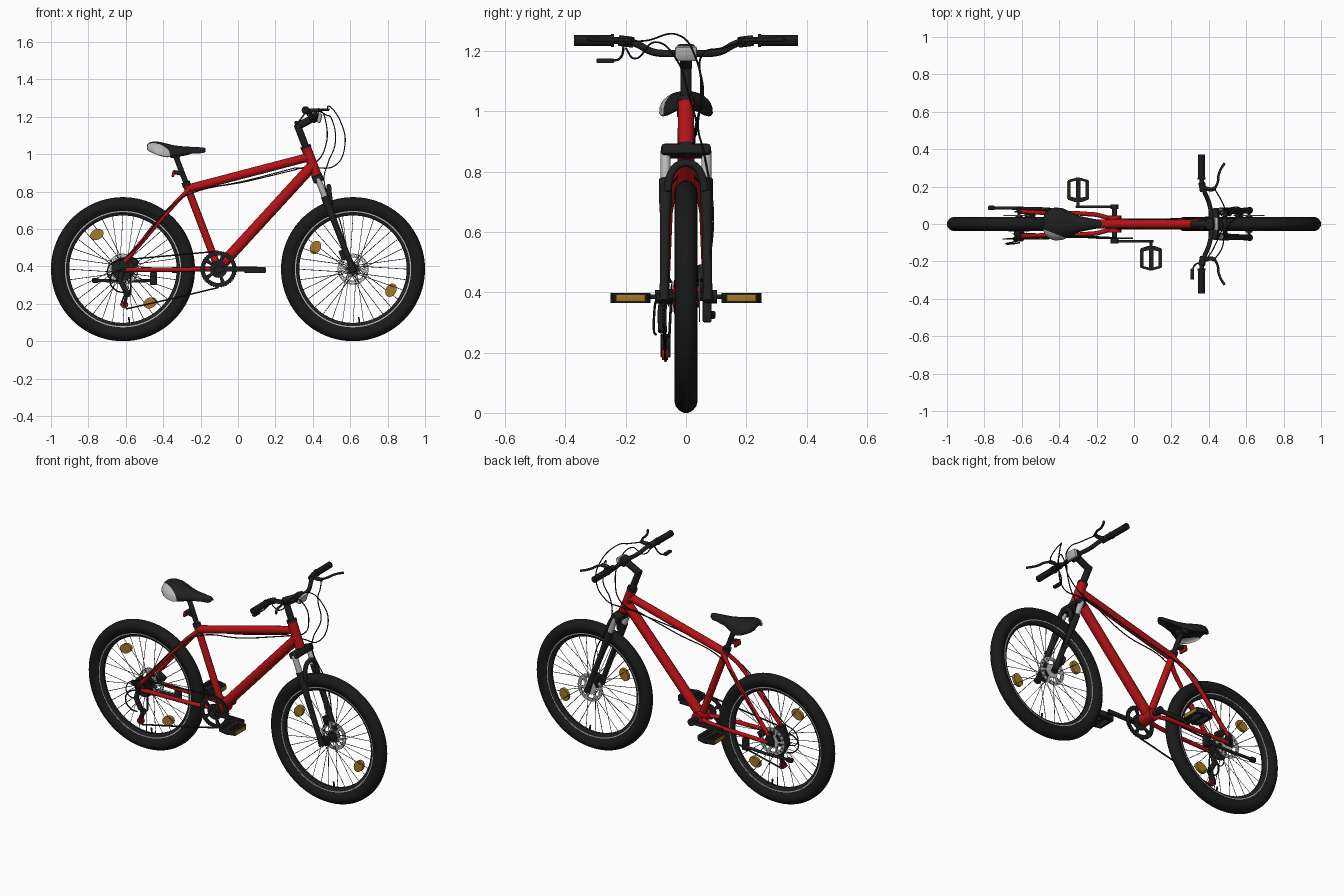
import bpy, bmesh, math
from mathutils import Matrix, Vector
from math import sin, cos, pi, radians

if "Cube" in bpy.data.objects:
    bpy.data.objects.remove(bpy.data.objects["Cube"])

def mat(name, r, g, b):
    m = bpy.data.materials.new(name)
    m.diffuse_color = (r, g, b, 1)
    m.use_nodes = True
    m.node_tree.nodes["Principled BSDF"].inputs["Base Color"].default_value = m.diffuse_color
    return m

RED = mat("frame red", .46, .006, .008)
BLACK = mat("matte black", .014, .014, .015)
TYRE = mat("tyre rubber", .010, .010, .010)
SILVER = mat("silver", .48, .48, .48)
STEEL = mat("spoke steel", .09, .09, .10)
AMBER = mat("reflector amber", .38, .19, .02)

def finish(name, me, m, angle=40):
    me.materials.clear()
    for x in (m if isinstance(m, list) else [m]):
        me.materials.append(x)
    me.shade_smooth()
    me.set_sharp_from_angle(angle=radians(angle))
    ob = bpy.data.objects.new(name, me)
    bpy.context.collection.objects.link(ob)
    return ob

def from_curve(name, cu, m, M=None):
    tmp = bpy.data.objects.new("tmp", cu)
    bpy.context.collection.objects.link(tmp)
    dg = bpy.context.evaluated_depsgraph_get()
    me = bpy.data.meshes.new_from_object(tmp.evaluated_get(dg))
    bpy.data.objects.remove(tmp)
    if M:
        me.transform(M)
    return finish(name, me, m)

def tube(name, paths, r, m, smooth=False, res=4, radii=None):
    cu = bpy.data.curves.new(name, 'CURVE')
    cu.dimensions = '3D'
    cu.bevel_depth, cu.bevel_resolution, cu.use_fill_caps = r, res, True
    cu.resolution_u = 8
    for p in paths:
        s = cu.splines.new('BEZIER' if smooth else 'POLY')
        pts = s.bezier_points if smooth else s.points
        pts.add(len(p) - 1)
        for i, c in enumerate(p):
            pts[i].co = c if smooth else (*c, 1)
            pts[i].radius = radii[i] if radii else 1
            if smooth:
                pts[i].handle_left_type = pts[i].handle_right_type = 'AUTO'
    return from_curve(name, cu, m)

def both(p):
    return [p, [(x, -y, z) for x, y, z in p]]

def plate(name, loops, thick, m, loc, upright=True):
    cu = bpy.data.curves.new(name, 'CURVE')
    cu.dimensions, cu.fill_mode, cu.extrude = '2D', 'BOTH', thick / 2
    for lp in loops:
        s = cu.splines.new('POLY')
        s.points.add(len(lp) - 1)
        for i, (a, b) in enumerate(lp):
            s.points[i].co = (a, b, 0, 1)
        s.use_cyclic_u = True
    M = Matrix.Translation(loc)
    return from_curve(name, cu, m, M @ Matrix.Rotation(pi / 2, 4, 'X') if upright else M)

def ring(r, n, r2=None):
    return [((r2 if r2 and i % 2 else r) * cos(2 * pi * i / n),
             (r2 if r2 and i % 2 else r) * sin(2 * pi * i / n)) for i in range(n)]

def window(r0, r1, a0, a1, n=8):
    A = [a0 + (a1 - a0) * i / n for i in range(n + 1)]
    return [(r1 * cos(a), r1 * sin(a)) for a in A] + [(r0 * cos(a), r0 * sin(a)) for a in reversed(A)]

def lathe(name, c, prof, m, steps=72):
    # closed (radius, y) profile turned around the y axis
    bm = bmesh.new()
    R = [[bm.verts.new((c[0] + r * cos(2 * pi * i / steps), c[1] + y, c[2] + r * sin(2 * pi * i / steps)))
          for r, y in prof] for i in range(steps)]
    n = len(prof)
    for i in range(steps):
        a, b = R[i], R[(i + 1) % steps]
        for j in range(n):
            k = (j + 1) % n
            bm.faces.new((a[j], a[k], b[k], b[j]))
    bmesh.ops.recalc_face_normals(bm, faces=bm.faces)
    me = bpy.data.meshes.new(name)
    bm.to_mesh(me); bm.free()
    return finish(name, me, m)

def box(name, c, size, m, tilt=0, bevel=.004):
    bm = bmesh.new()
    bmesh.ops.create_cube(bm, size=1)
    bmesh.ops.scale(bm, vec=size, verts=bm.verts)
    bmesh.ops.bevel(bm, geom=bm.edges[:], offset=bevel, segments=2, affect='EDGES', profile=.5)
    me = bpy.data.meshes.new(name)
    bm.to_mesh(me); bm.free()
    me.transform(Matrix.Translation(c) @ Matrix.Rotation(tilt, 4, 'Y'))
    return finish(name, me, m)

def mirrored(half):
    return half + [(r, -y) for r, y in reversed(half)]

# wheels
HZ = .385
for nm, X, refl in (("rear", -.615, (127, -51)), ("front", .615, (150, -29))):
    c = (X, 0, HZ)
    lathe(nm + "_tyre", c, mirrored([(.312, .019), (.328, .031), (.347, .038), (.364, .034), (.377, .022), (.385, .008)]), TYRE, 96)
    lathe(nm + "_rim", c, mirrored([(.287, .007), (.293, .013), (.317, .018)]), BLACK, 96)
    for s in (1, -1):
        lathe(nm + "_rim_stripe", c, [(.305, s * .013), (.305, s * .0185), (.311, s * .0195), (.311, s * .013)], SILVER, 96)
    spokes = []
    for i in range(32):
        a = 2 * pi * i / 32
        h = a + (.7 if i % 4 < 2 else -.7)
        y = .032 if i % 2 else -.032
        spokes.append([(X + .026 * cos(h), y, HZ + .026 * sin(h)), (X + .29 * cos(a), y * .1, HZ + .29 * sin(a))])
    tube(nm + "_spokes", spokes, .0017, STEEL, res=0)
    tube(nm + "_hub", [[(X, -.045, HZ), (X, .045, HZ)]], .018, BLACK)
    tube(nm + "_hub_flanges", [[(X, s * .03, HZ), (X, s * .035, HZ)] for s in (1, -1)], .031, BLACK, res=6)
    tube(nm + "_axle", [[(X, -.088, HZ), (X, .088, HZ)]], .007, BLACK)
    tube(nm + "_axle_nuts", [[(X, s * .07, HZ), (X, s * .084, HZ)] for s in (1, -1)], .014, BLACK, res=1)
    tube(nm + "_valve", [[(X + .035, 0, HZ - .288), (X + .03, 0, HZ - .255)]], .005, BLACK, res=1)
    wins = [window(.04, .062, 2 * pi * k / 6, 2 * pi * k / 6 + .8) for k in range(6)]
    dots = [[(.072 * cos(2 * pi * k / 18) + x, .072 * sin(2 * pi * k / 18) + y) for x, y in ring(.005, 6)] for k in range(18)]
    plate(nm + "_brake_rotor", [ring(.083, 48)] + wins + dots, .004, SILVER, (X, .045, HZ))
    for d in refl:
        a = radians(d)
        p = (X + .232 * cos(a), 0, HZ + .232 * sin(a))
        oval = [(x * 1.15, y * .85) for x, y in ring(.033, 20)]
        t = radians(25 if nm == "rear" else 60)
        oval = [(x * cos(t) - y * sin(t), x * sin(t) + y * cos(t)) for x, y in oval]
        plate(nm + "_wheel_reflector", [oval], .018, AMBER, p)

# steering axis: x for a given height
F = lambda z: .613 - .384 * (z - .385)
TILT = -math.atan(.384)

# frame
tube("head_tube", [[(F(.885), 0, .885), (F(1.035), 0, 1.035)]], .027, RED, res=6)
tube("top_tube", [[(-.268, 0, .815), (F(.985), 0, .985)]], .023, RED, res=6)
tube("down_tube", [[(-.10, 0, .395), (F(.94), 0, .94)]], .029, RED, res=6)
tube("seat_tube", [[(-.104, 0, .385), (-.277, 0, .84)]], .02, RED, res=6)
tube("bottom_bracket", [[(-.104, -.045, .385), (-.104, .045, .385)]], .036, RED, res=6)
tube("seat_stays", both([(-.262, .012, .812), (-.32, .04, .755), (-.40, .056, .665), (-.605, .066, .425)]), .012, RED)
tube("chain_stays", both([(-.11, .025, .385), (-.2, .05, .385), (-.3, .057, .382), (-.605, .066, .382)]), .012, RED)
for s in (1, -1):
    plate("dropout", [[(-.64, .365), (-.585, .365), (-.58, .395), (-.6, .45), (-.625, .44), (-.64, .4)]], .008, BLACK, (0, s * .066, 0))

# headset, fork
tube("headset_cups", [[(F(a), 0, a), (F(b), 0, b)] for a, b in ((1.03, 1.045), (.875, .89))], .029, BLACK, res=6)
box("fork_crown", (F(.868), 0, .868), (.058, .165, .04), BLACK, TILT, .012)
tube("fork_stanchions", both([(F(.87), .068, .87), (F(.74), .068, .74)]), .0165, SILVER)
tube("fork_lowers", both([(F(z), y, z) for z, y in ((.775, .068), (.70, .068), (.64, .069), (.42, .072), (.37, .073))]),
     .021, BLACK, radii=[1, 1, .8, .72, .9])
tube("fork_arch", [[(F(.74) + .02, -.062, .735), (F(.80) + .035, -.05, .79), (F(.82) + .04, -.025, .822), (F(.82) + .04, .025, .822),
                    (F(.80) + .035, .05, .79), (F(.74) + .02, .062, .735)]], .013, BLACK, True)

# stem, handlebar
tube("stem_post", [[(F(1.03), 0, 1.03), (F(1.16), 0, 1.16)]], .019, BLACK)
tube("stem_arm", [[(F(1.15) - .008, 0, 1.145), (.412, 0, 1.197)]], .02, BLACK)
box("stem_clamp", (.412, 0, 1.195), (.045, .06, .05), BLACK, -.4, .01)
box("stem_faceplate", (.436, 0, 1.192), (.022, .074, .052), SILVER, .25, .01)
half = [(.413, .05, 1.192), (.402, .11, 1.197), (.378, .17, 1.226), (.362, .23, 1.235), (.36, .36, 1.235)]
tube("handlebar", [[(x, -y, z) for x, y, z in reversed(half)] + [(.414, 0, 1.193)] + half], .012, BLACK, True)
tube("grips", both([(.361, .245, 1.235), (.36, .372, 1.235)]), .0185, TYRE)
tube("grip_collars", both([(.361, .238, 1.235), (.361, .248, 1.235)]), .021, BLACK)
tube("lever_clamps", both([(.37, .175, 1.229), (.362, .222, 1.235)]), .018, BLACK)
tube("lever_bodies", both([(.37, .195, 1.232), (.41, .185, 1.233), (.435, .19, 1.235)]), .011, BLACK, True)
tube("brake_levers", both([(.43, .185, 1.235), (.448, .225, 1.237), (.452, .26, 1.237), (.468, .3, 1.238), (.485, .325, 1.238)]), .0065, BLACK, True)
box("gear_lever", (.312, -.268, 1.168), (.02, .058, .016), BLACK)
tube("gear_lever_arm", [[(.312, -.245, 1.168), (.325, -.22, 1.175), (.362, -.205, 1.225)]], .004, BLACK, True)

# cables
tube("cables", [
    [(.43, -.19, 1.232), (.47, -.13, 1.235), (.49, -.03, 1.255), (.55, .035, 1.17), (.572, .05, 1.05), (.52, .03, .94), (.42, .035, .925), (.30, .03, .925)],
    [(.43, .19, 1.232), (.47, .12, 1.21), (.50, .055, 1.19), (.52, .057, 1.06), (.48, .04, .95), (.46, .06, .86), (.54, .09, .66), (.585, .075, .47)],
    [(.37, -.20, 1.21), (.40, -.17, 1.175), (.44, -.10, 1.23), (.47, -.03, 1.17), (.47, .01, 1.05), (.42, .035, .96), (.30, .028, .915)],
], .0032, BLACK, True, 1)
tube("frame_cables", [[(.30, .03, .925), (.05, .025, .86), (-.25, .025, .79), (-.34, .055, .74), (-.55, .075, .49)],
                      [(.30, .028, .915), (.05, -.022, .855), (-.25, -.025, .79), (-.34, -.06, .735), (-.6, -.08, .45), (-.69, -.08, .40), (-.69, -.08, .34), (-.63, -.075, .32)]],
     .0032, BLACK, True, 1)

# seat post, rails, rear reflector
tube("seat_post", [[(-.27, 0, .825), (-.333, 0, .99)]], .0145, BLACK)
tube("seat_collar", [[(-.272, 0, .828), (-.281, 0, .852)]], .023, BLACK)
tube("seat_rails", both([(-.44, .03, 1.025), (-.39, .025, 1.0), (-.28, .02, .998), (-.22, .012, 1.025)]), .005, BLACK, True, 2)
box("seat_rail_clamp", (-.335, 0, .995), (.05, .06, .03), BLACK)
box("reflector_bracket", (-.32, 0, .90), (.05, .032, .022), BLACK, .2)
box("rear_reflector", (-.346, 0, .895), (.014, .055, .034), RED, .2)

# seat: lofted arch sections
st = [(-.487, .03, 1.05, .022), (-.475, .06, 1.062, .045), (-.45, .08, 1.068, .062), (-.42, .089, 1.066, .072), (-.38, .084, 1.056, .07),
      (-.34, .064, 1.047, .056), (-.29, .042, 1.041, .04), (-.23, .030, 1.038, .031), (-.19, .023, 1.036, .028), (-.174, .011, 1.032, .018)]
bm = bmesh.new()
secs = []
for x, w, zt, d in st:
    T = [pi * i / 16 for i in range(17)]
    pts = [(x, w * cos(t), zt - d * (1 - sin(t) ** .8)) for t in T]
    pts += [(x, .9 * w * cos(t), zt - d - .003 + .5 * d * sin(t)) for t in reversed(T)]
    secs.append([bm.verts.new(p) for p in pts])
for a, b in zip(secs, secs[1:]):
    for j in range(len(a)):
        k = (j + 1) % len(a)
        bm.faces.new((a[j], a[k], b[k], b[j]))
bm.faces.new(secs[0]); bm.faces.new(secs[-1])
bmesh.ops.recalc_face_normals(bm, faces=bm.faces)
co, no = Vector((-.48, -.03, 0)), Vector((-.36, -.93, 0))
bmesh.ops.bisect_plane(bm, geom=bm.verts[:] + bm.edges[:] + bm.faces[:], plane_co=co, plane_no=no)
for f in bm.faces:
    f.material_index = int((f.calc_center_median() - co).dot(no) > 0)
idx = [f.material_index for f in bm.faces]
me = bpy.data.meshes.new("seat")
bm.to_mesh(me); bm.free()
seat = finish("seat", me, [BLACK, SILVER], 60)
me.polygons.foreach_set("material_index", idx)

# cranks, chainring, pedals
BX = -.104
tube("crank_axle", [[(BX, -.1, HZ), (BX, .098, HZ)]], .014, BLACK)
plate("chainring", [ring(.099, 88, .094)] + [window(.046, .074, 2 * pi * k / 5 + .15, 2 * pi * k / 5 + 1.1) for k in range(5)],
      .008, BLACK, (BX, -.076, HZ))
for s, nm in ((-1, "right"), (1, "left")):
    px = BX - s * .195
    box(nm + "_crank_arm", ((BX + px) / 2, s * .092, HZ), (.222, .015, .027), BLACK, 0, .005)
    tube(nm + "_crank_boss", [[(BX, s * .08, HZ), (BX, s * .103, HZ)]], .022, BLACK)
    tube(nm + "_pedal_spindle", [[(px, s * .09, HZ), (px, s * .235, HZ)]], .008, BLACK)
    out = [(-.055, .13), (-.02, .118), (.02, .118), (.055, .13), (.055, .235), (0, .25), (-.055, .235)]
    holes = [[(q * .012, .14), (q * .04, .146), (q * .04, .225), (q * .012, .232)] for q in (1, -1)]
    plate(nm + "_pedal", [[(x, s * y) for x, y in lp] for lp in [out] + holes], .032, BLACK, (px, 0, HZ - .004), False)
    for q in (1, -1):
        box(nm + "_pedal_reflector", (px + q * .0555, s * .183, HZ - .004), (.006, .096, .021), AMBER, 0, .001)

# cassette, chain, derailleur
prof = [(.012, -.03)]
for i in range(6):
    r, y = .062 - .006 * i, -.032 - .005 * i
    prof += [(r, y), (r, y - .002), (.026, y - .002), (.026, y - .005)]
lathe("cassette", (-.615, 0, HZ), prof + [(.012, -.062)], BLACK, 40)
tube("chain", [[(BX, -.074, .481), (-.61, -.05, .435)], [(BX, -.074, .287), (-.35, -.07, .228), (-.6, -.068, .172)],
               [(-.627, -.066, .19), (-.61, -.06, .24), (-.572, -.055, .26), (-.575, -.05, .36)]], .0045, BLACK, res=1)
tube("derailleur_body", [[(-.62, -.076, .37), (-.632, -.08, .33), (-.60, -.078, .27)]], .015, BLACK)
tube("derailleur_cage", [[(-.592, y, .26), (-.608, y, .185)] for y in (-.06, -.076)], .008, BLACK)
tube("upper_jockey_wheel", [[(-.592, -.072, .255), (-.592, -.064, .255)]], .021, BLACK)
tube("lower_jockey_wheel", [[(-.607, -.079, .195), (-.607, -.060, .195)]], .02, RED)
tube("derailleur_guard", [[(-.6, -.085, .385), (-.66, -.1, .37), (-.685, -.106, .32), (-.65, -.106, .27), (-.61, -.1, .26)]], .004, BLACK, True, 1)

# brake calipers, kickstand
box("front_caliper", (.562, .058, .462), (.034, .04, .055), BLACK, TILT, .006)
box("rear_caliper", (-.556, .054, .425), (.05, .036, .036), BLACK, .6, .006)
box("kickstand_mount", (-.452, .07, .335), (.038, .03, .07), BLACK, 0, .006)
tube("kickstand", [[(-.45, .08, .325), (-.6, .084, .32), (-.75, .086, .325)]], .0085, BLACK)
box("kickstand_foot", (-.762, .086, .325), (.036, .024, .026), TYRE, 0, .006)
